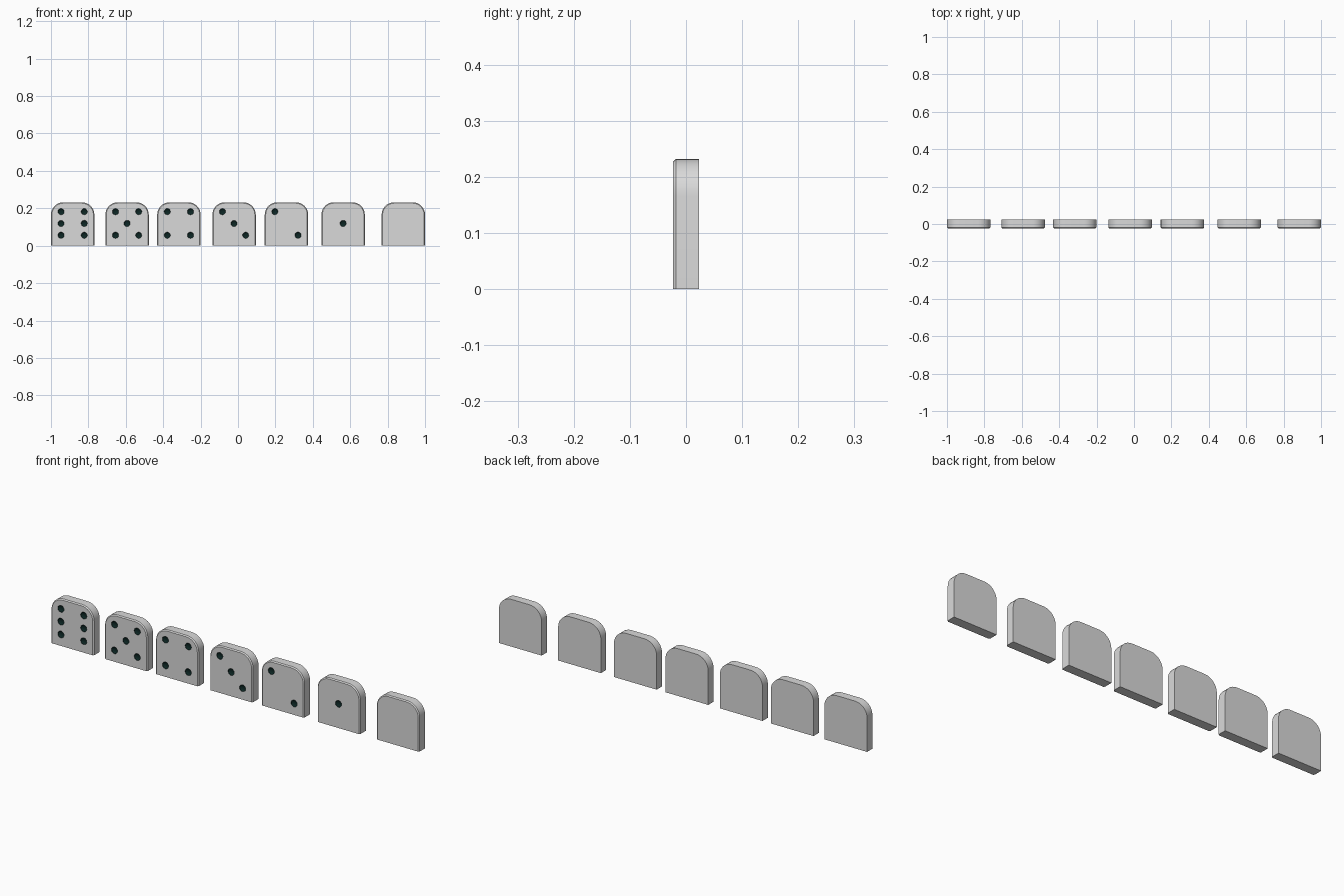
import bpy, bmesh, math
from mathutils import Matrix

if "Cube" in bpy.data.objects:
    bpy.data.objects.remove(bpy.data.objects["Cube"])

W, H, D = 0.232, 0.232, 0.0464      # tile width, height, thickness
R, BEV = 0.066, 0.005               # top corner radius, front chamfer
PX, ROWS = 0.062, (0.056, 0.119, 0.182)


def material(name, rgb):
    m = bpy.data.materials.new(name)
    m.diffuse_color = (*rgb, 1)
    m.use_nodes = True
    m.node_tree.nodes["Principled BSDF"].inputs["Base Color"].default_value = m.diffuse_color
    return m


MATS = [material("tile_grey", (0.7, 0.7, 0.7)),
        material("pip_dark_green", (0.004, 0.02, 0.018))]


def outline(inset):
    """Flat bottom, rounded top corners; inset on the top and sides only."""
    hw, h, r = W / 2 - inset, H - inset, R - inset
    pts = [(-hw, 0), (hw, 0)]
    for cx, start in ((hw - r, 0), (r - hw, 90)):
        for i in range(9):
            a = math.radians(start + 90 * i / 8)
            pts.append((cx + r * math.cos(a), h - r + r * math.sin(a)))
    return pts


def make_object(name, bm, x):
    bmesh.ops.recalc_face_normals(bm, faces=bm.faces)
    me = bpy.data.meshes.new(name)
    bm.to_mesh(me)
    bm.free()
    for m in MATS:
        me.materials.append(m)
    ob = bpy.data.objects.new(name, me)
    ob.location.x = x
    bpy.context.collection.objects.link(ob)
    return ob


def make_tile(name, x):
    """Slab lofted through back, rim and chamfered front outlines."""
    bm = bmesh.new()
    loops = [[bm.verts.new((px, y, pz)) for px, pz in outline(ins)]
             for y, ins in ((D / 2, 0), (-D / 2 + BEV, 0), (-D / 2, BEV))]
    for a, b in zip(loops, loops[1:]):
        n = len(a)
        for i in range(n):
            j = (i + 1) % n
            bm.faces.new((a[i], a[j], b[j], b[i]))
    bm.faces.new(loops[0])
    bm.faces.new(loops[-1])
    return make_object(name, bm, x)


def make_pip_cutter(pips, x):
    """Flattened spheres centred on the front face."""
    bm = bmesh.new()
    for px, pz in pips:
        mat = (Matrix.Translation((px, -D / 2, pz))
               @ Matrix.Diagonal((1, 0.5, 1, 1))
               @ Matrix.Rotation(math.pi / 2, 4, 'X'))
        bmesh.ops.create_uvsphere(bm, u_segments=12, v_segments=7,
                                  radius=0.0175, matrix=mat)
    for f in bm.faces:
        f.material_index = 1
    ob = make_object("pip_cutter", bm, x)
    ob.hide_render = True
    return ob


# Pip layouts
lo, mid, hi = ROWS
centre = [(0, mid)]
diagonal = [(-PX, hi), (PX, lo)]
corners = diagonal + [(PX, hi), (-PX, lo)]
sides = [(-PX, mid), (PX, mid)]

TILES = [("six", -0.884, corners + sides), ("five", -0.593, corners + centre),
         ("four", -0.316, corners), ("three", -0.021, diagonal + centre),
         ("two", 0.259, diagonal), ("one", 0.562, centre),
         ("blank", 0.884, [])]

for label, x, pips in TILES:
    tile = make_tile("tile_" + label, x)
    bpy.ops.object.select_all(action='DESELECT')
    tile.select_set(True)
    bpy.context.view_layer.objects.active = tile
    # Sunken pips
    if pips:
        cutter = make_pip_cutter(pips, x)
        mod = tile.modifiers.new("pips", 'BOOLEAN')
        mod.operation = 'DIFFERENCE'
        mod.solver = 'EXACT'
        mod.object = cutter
        bpy.context.view_layer.update()
        bpy.ops.object.modifier_apply(modifier=mod.name)
        bpy.data.objects.remove(cutter)
    bpy.ops.object.shade_smooth_by_angle(angle=math.radians(30))
